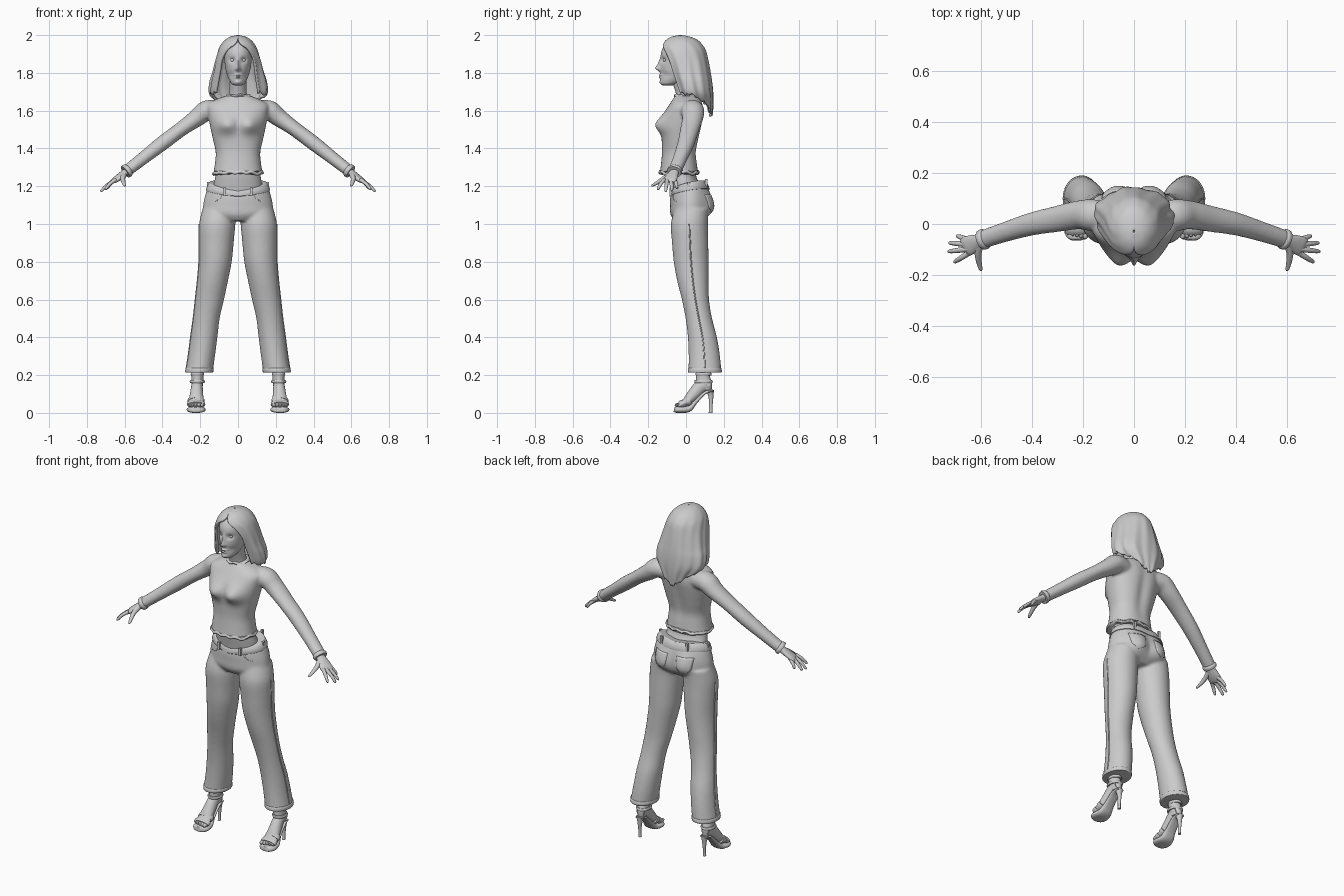
import bpy, bmesh
from math import sin, cos, pi, radians, exp, copysign
from mathutils import Vector, Matrix


def smooth_rows(rows, sub):
    """Catmull-Rom interpolation of rows of numbers."""
    rows = [Vector(r) for r in rows]
    out = []
    for i in range(len(rows) - 1):
        b, c = rows[i], rows[i + 1]
        a = rows[i - 1] if i else b
        d = rows[i + 2] if i + 2 < len(rows) else c
        for k in range(sub):
            t = k / sub
            out.append((b * 2 + (c - a) * t + (a * 2 - b * 5 + c * 4 - d) * t * t
                        + (b * 3 - a - c * 3 + d) * t ** 3) * 0.5)
    return out + [rows[-1]]


def loft(bm, rows, n=24, sub=4, flat=True, p=1.0, shape=None):
    """Skin of ellipses; a row is (x, y, z, half width, half depth)."""
    pts = smooth_rows(rows, sub)
    rings = []
    for i, q in enumerate(pts):
        c = Vector(q[:3])
        u, v = Vector((1, 0, 0)), Vector((0, 1, 0))
        if not flat:
            t = Vector(pts[min(i + 1, len(pts) - 1)][:3]) - Vector(pts[max(i - 1, 0)][:3])
            u = t.cross(Vector((0, 0, 1))).normalized()
            v = u.cross(t).normalized()
        ring = []
        for k in range(n):
            ca, sa = cos(2 * pi * k / n), sin(2 * pi * k / n)
            co = c + u * q[3] * copysign(abs(ca) ** p, ca) + v * q[4] * copysign(abs(sa) ** p, sa)
            ring.append(bm.verts.new(shape(co, c) if shape else co))
        rings.append(ring)
    for r, s in zip(rings, rings[1:]):
        for k in range(n):
            bm.faces.new((r[k], r[k - 1], s[k - 1], s[k]))
    bm.faces.new(rings[0])
    bm.faces.new(rings[-1])


def span(rows):
    """Rows (z, half width, y front, y back) to loft rows centred on x = 0."""
    return [(0, (f + b) / 2, z, w, (b - f) / 2) for z, w, f, b in rows]


def finish(bm, name, mirror=False, voxel=0, angle=45):
    bmesh.ops.recalc_face_normals(bm, faces=bm.faces)
    me = bpy.data.meshes.new(name)
    bm.to_mesh(me)
    bm.free()
    ob = bpy.data.objects.new(name, me)
    bpy.context.collection.objects.link(ob)
    bpy.ops.object.select_all(action='DESELECT')
    ob.select_set(True)
    bpy.context.view_layer.objects.active = ob
    if voxel:
        for f in me.polygons:
            f.use_smooth = True
    else:
        bpy.ops.object.shade_smooth_by_angle(angle=radians(angle))
    if mirror:
        ob.modifiers.new("mirror", 'MIRROR').use_mirror_merge = False
    if voxel:
        m = ob.modifiers.new("merge", 'REMESH')
        m.mode, m.voxel_size, m.use_smooth_shade = 'VOXEL', voxel, True
        s = ob.modifiers.new("relax", 'SMOOTH')
        s.factor, s.iterations = 0.5, 4
    return ob


def part(name, rows, mirror=False, **kw):
    bm = bmesh.new()
    loft(bm, rows, **kw)
    return finish(bm, name, mirror)


def bump(x, z, x0, z0, sx, sz):
    return exp(-((x - x0) / sx) ** 2 - ((z - z0) / sz) ** 2)


# Sweater: torso and sleeves merged
def torso_shape(v, c):
    if v.y < c.y:
        v.y -= 0.045 * bump(abs(v.x), v.z, 0.06, 1.525, 0.055, 0.045)
    else:
        v.y -= 0.012 * bump(v.x, v.z, 0, 1.48, 0.03, 0.14)
    return v

ARM = [(.10, .03, 1.60, .055, .05), (.165, .035, 1.60, .062, .055), (.22, .035, 1.56, .056, .047),
       (.30, .02, 1.503, .051, .039), (.40, 0, 1.428, .045, .039), (.50, -.03, 1.35, .039, .034),
       (.59, -.06, 1.28, .036, .031)]
bm = bmesh.new()
loft(bm, span([(1.27, .13, -.138, .065), (1.32, .122, -.132, .06), (1.38, .118, -.127, .056),
               (1.45, .133, -.128, .07), (1.52, .148, -.125, .085), (1.58, .158, -.118, .095),
               (1.63, .162, -.09, .09), (1.66, .115, -.07, .078), (1.68, .06, -.058, .065)]),
     n=64, sub=6, p=0.88, shape=torso_shape)
loft(bm, ARM, flat=False)
finish(bm, "sweater", mirror=True, voxel=0.008)

# Sweater trims
def wavy(v, c):
    v.z += 0.004 * sin(v.x * 110) + 0.003 * cos(v.y * 90)
    return v

part("sweater_hem", span([(1.262, .131, -.14, .066), (1.27, .137, -.145, .072), (1.28, .131, -.14, .066)]),
     n=64, p=.9, shape=wavy)
part("collar", span([(1.668, .058, -.056, .064), (1.677, .066, -.064, .071), (1.686, .056, -.054, .062)]),
     n=48, shape=wavy)
part("cuff", [(.578, -.056, 1.289, .035, .031), (.586, -.059, 1.283, .041, .037), (.597, -.063, 1.275, .039, .035)],
     True, flat=False)

# Hands
bm = bmesh.new()
loft(bm, [(.57, -.053, 1.293, .025, .021), (.60, -.065, 1.27, .027, .019), (.63, -.078, 1.247, .036, .017),
          (.655, -.088, 1.23, .038, .013), (.667, -.093, 1.222, .032, .006)], flat=False)
for by, tx, ty, tz in [(-.062, .694, -.046, 1.188), (-.08, .724, -.074, 1.175),
                       (-.098, .728, -.108, 1.172), (-.115, .704, -.15, 1.182)]:
    b, t = Vector((.648, by, 1.235)), Vector((tx, ty, tz))
    m = b.lerp(t, .55) + Vector((0, 0, .006))
    loft(bm, [(*b, .011, .011), (*m, .010, .009), (*b.lerp(t, .93), .007, .007), (*t, .002, .002)], n=10, flat=False)
loft(bm, [(.605, -.085, 1.26, .016, .015), (.61, -.12, 1.24, .013, .012), (.605, -.155, 1.217, .010, .009),
          (.599, -.178, 1.204, .007, .006), (.597, -.184, 1.202, .002, .002)], n=12, flat=False)
finish(bm, "hand", True)

# Belly and neck
part("belly", span([(1.1, .13, -.07, .08), (1.2, .128, -.085, .075), (1.25, .12, -.093, .055), (1.33, .108, -.1, .045)]), n=40)
part("neck", span([(1.62, .07, -.06, .07), (1.675, .05, -.052, .052), (1.72, .044, -.062, .04), (1.79, .045, -.085, .04)]), n=32)

# Head with sculpted face
def face_shape(v, c):
    if v.y < c.y:
        x, z = abs(v.x), v.z
        v.y += (.013 * bump(x, z, .03, 1.868, .016, .014) + .008 * bump(x, z, .04, 1.79, .02, .02)
                - .022 * bump(x, z, 0, 1.824, .011, .014) - .012 * bump(x, z, 0, 1.848, .009, .025)
                - .005 * bump(x, z, .012, 1.82, .007, .007) - .009 * bump(x, z, 0, 1.789, .02, .005)
                - .009 * bump(x, z, 0, 1.776, .017, .005) - .005 * bump(x, z, 0, 1.75, .018, .01))
    return v

part("head", span([(1.732, .012, -.118, -.08), (1.74, .031, -.131, -.05), (1.755, .043, -.136, -.01),
                   (1.785, .056, -.136, .03), (1.82, .066, -.137, .06), (1.87, .072, -.135, .07),
                   (1.92, .073, -.128, .07), (1.96, .058, -.1, .05), (1.982, .03, -.06, .02)]),
     n=96, sub=10, shape=face_shape)
bm = bmesh.new()
bmesh.ops.create_uvsphere(bm, u_segments=16, v_segments=10, radius=.012, matrix=Matrix.Translation((.029, -.108, 1.868)))
finish(bm, "eye", True)

# Long hair: shell with a face opening; rows are z, half width, y front, y back, opening angle
HAIR = smooth_rows([(2.0, .004, -.035, -.025, 0), (1.992, .04, -.075, .02, 0), (1.975, .068, -.105, .06, 2),
                    (1.95, .09, -.125, .085, 14), (1.92, .105, -.134, .103, 34), (1.87, .12, -.13, .116, 47),
                    (1.8, .138, -.105, .13, 46), (1.75, .152, -.085, .138, 45), (1.69, .152, -.07, .143, 50),
                    (1.63, .11, -.05, .143, 60), (1.56, .07, 0, .137, 70)], 6)

def hair_row(z):
    for a, b in zip(HAIR, HAIR[1:]):
        if z >= b[0]:
            return a.lerp(b, min(1, max(0, (a[0] - z) / (a[0] - b[0] + 1e-9))))
    return HAIR[-1]

bm = bmesh.new()
NU, NV, grid = 110, 44, []
for j in range(NV + 1):
    t = j / NV
    line = []
    for i in range(NU + 1):
        u = i / NU
        low = 1.69 - .115 * sin(pi * u) ** 3 + .010 * sin(u * 75) * sin(u * 31)
        z = 2.0 + (low - 2.0) * t ** 1.5
        _, w, f, b, edge = hair_row(z)
        a = radians(edge + (360 - 2 * edge) * u)
        s = 1 + .035 * t * (sin(u * 66 + 3 * t) * .6 + sin(u * 29 - 2 * t))
        line.append(bm.verts.new((sin(a) * w * s, (f + b) / 2 - cos(a) * (b - f) / 2 * s, z)))
    grid.append(line)
for j in range(NV):
    for i in range(NU):
        bm.faces.new((grid[j][i], grid[j][i + 1], grid[j + 1][i + 1], grid[j + 1][i]))
bmesh.ops.remove_doubles(bm, verts=bm.verts, dist=.0005)
hair = finish(bm, "hair", angle=35)
m = hair.modifiers.new("thickness", 'SOLIDIFY')
m.thickness, m.offset = .014, -1

# Jeans: seat and legs merged
def seat_shape(v, c):
    k = min(1, max(0, (v.z - 1.1) / .09))
    if v.y > c.y:
        v.y += .03 * bump(abs(v.x), v.z, .075, 1.095, .06, .05)
    v.z += k * (.25 * (v.y - .015) + .14 * abs(v.x))
    return v

LEG = [(.10, .03, 1.08, .088, .09), (.11, .018, 1.0, .096, .098), (.115, .022, .9, .092, .096),
       (.120, .027, .8, .087, .092), (.134, .036, .7, .081, .083), (.150, .05, .6, .076, .072),
       (.167, .068, .5, .070, .070), (.18, .087, .4, .071, .077), (.193, .097, .3, .071, .083),
       (.205, .10, .22, .072, .087)]
bm = bmesh.new()
loft(bm, span([(1.195, .15, -.078, .105), (1.15, .17, -.084, .122), (1.1, .184, -.084, .127),
               (1.05, .18, -.082, .12), (1.015, .10, -.06, .085)]), n=64, sub=6, shape=seat_shape)
loft(bm, LEG, n=32)
jeans = finish(bm, "jeans", mirror=True, voxel=0.008)
part("waistband", span([(1.162, .165, -.083, .12), (1.166, .17, -.088, .124), (1.196, .155, -.084, .111),
                        (1.2, .148, -.076, .104)]), n=64, sub=2, shape=seat_shape)
part("jeans_hem", [(.206, .10, .214, .071, .086), (.205, .10, .217, .074, .09), (.204, .10, .235, .074, .088),
                   (.204, .10, .238, .07, .084)], True, n=32, sub=2)
part("side_seam", [(x + w - .001, y, z, .004, .004) for x, y, z, w, d in LEG[1:]], True, n=8)

# Pockets and belt loops
def patch(name, rows, y, negative):
    """Thin cloth patch projected on the jeans; rows are (z, x inner, x outer)."""
    bm = bmesh.new()
    rows = smooth_rows(rows, 4)
    g = [[bm.verts.new((a + (b - a) * k / 8, y, z)) for k in range(9)] for z, a, b in rows]
    for r, s in zip(g, g[1:]):
        for k in range(8):
            bm.faces.new((r[k], r[k + 1], s[k + 1], s[k]))
    ob = finish(bm, name, True)
    m = ob.modifiers.new("drape", 'SHRINKWRAP')
    m.target, m.wrap_method, m.wrap_mode, m.offset = jeans, 'PROJECT', 'ABOVE_SURFACE', .002
    m.use_project_y, m.use_negative_direction, m.use_positive_direction = True, negative, not negative
    ob.modifiers.new("thickness", 'SOLIDIFY').thickness = .005

patch("back_pocket", [(1.155, .03, .125), (1.10, .036, .12), (1.08, .045, .11), (1.062, .074, .08)], .3, True)
patch("front_pocket_edge", [(1.155, .085, .093), (1.13, .095, .103), (1.118, .125, .14)], -.3, False)
bm = bmesh.new()
for x, y, z in [(.07, -.081, 1.172), (.085, .108, 1.215), (.158, .015, 1.2)]:
    bmesh.ops.create_cube(bm, size=1, matrix=Matrix.Translation((x, y, z)) @ Matrix.Diagonal((.014, .014, .045, 1)))
finish(bm, "belt_loop", True)

# Feet with toes
bm = bmesh.new()
loft(bm, [(.212, .088, .27, .036, .04), (.214, .09, .2, .031, .036), (.215, .096, .16, .031, .042),
          (.215, .102, .122, .024, .034)])
loft(bm, [(.215, .125, .15, .026, .03), (.217, .08, .14, .03, .036), (.22, .035, .092, .036, .032),
          (.222, 0, .058, .042, .022), (.223, -.03, .045, .042, .013), (.223, -.042, .042, .036, .008)], flat=False)
for k in range(5):
    bmesh.ops.create_uvsphere(bm, u_segments=10, v_segments=8, radius=1, matrix=Matrix.Translation(
        (.19 + .0165 * k, -.042 + .004 * k, .041)) @ Matrix.Diagonal((.011 - .0008 * k, .018, .011, 1)))
finish(bm, "foot", True)

# High-heeled sandals
part("sole", [(.215, .142, .118, .022, .007), (.217, .1, .106, .029, .008), (.219, .05, .058, .032, .011),
              (.221, .015, .022, .042, .017), (.222, -.03, .017, .05, .017), (.223, -.055, .017, .038, .016),
              (.223, -.063, .018, .018, .012)], True, flat=False, p=.8)
part("heel", [(.215, .126, .122, .024, .022), (.215, .132, .085, .013, .013), (.215, .131, .03, .008, .009),
              (.215, .13, 0, .009, .01)], True, n=16)
bm = bmesh.new()
for z, w in [(.165, .046), (.205, .04)]:
    loft(bm, [(.215, .093, z - .008, w * .8, w), (.215, .093, z, w * .85 + .002, w + .003),
              (.215, .092, z + .008, w * .8, w)], sub=2)
for y, z, w, h in [(.012, .062, .046, .028), (-.022, .046, .049, .02)]:
    loft(bm, [(.222, y + .012, z + .006, w - .002, h), (.222, y, z, w, h + .002),
              (.222, y - .012, z - .005, w - .002, h - .002)], sub=2, flat=False)
finish(bm, "strap", True)
